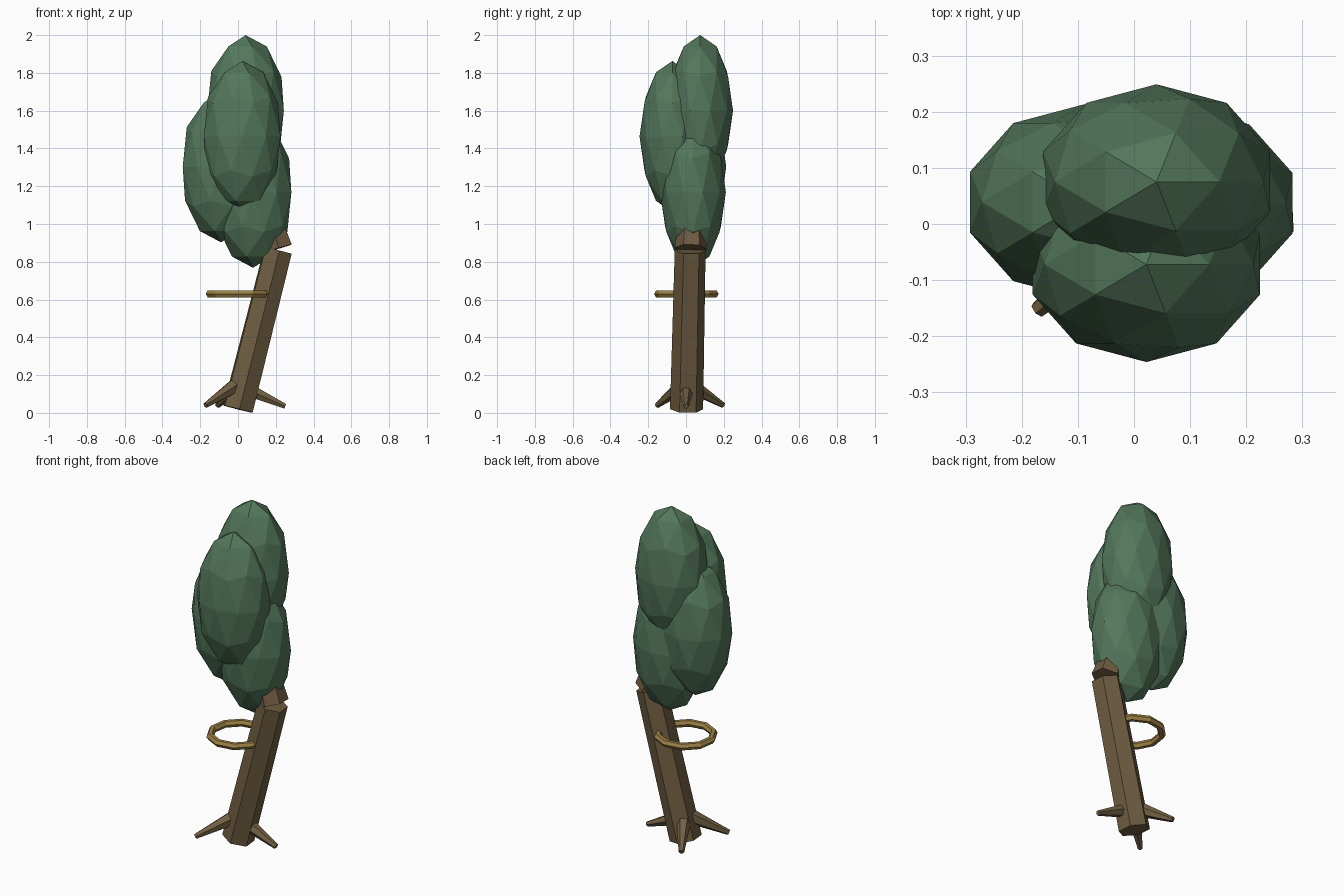
import bpy, bmesh, math
from mathutils import Vector, Matrix

if "Cube" in bpy.data.objects:
    bpy.data.objects.remove(bpy.data.objects["Cube"])


def material(name, rgb):
    m = bpy.data.materials.new(name)
    m.diffuse_color = (*rgb, 1)
    m.use_nodes = True
    m.node_tree.nodes["Principled BSDF"].inputs["Base Color"].default_value = m.diffuse_color
    return m


BARK = material("bark_brown", (0.156, 0.108, 0.052))
UPPER_BARK = material("upper_bark_brown", (0.162, 0.103, 0.053))
ROOT = material("root_brown", (0.170, 0.120, 0.058))
LEAF = material("leaf_green", (0.086, 0.182, 0.104))
GOLD = material("ring_gold", (0.340, 0.225, 0.062))


def finish(name, bm, mat):
    me = bpy.data.meshes.new(name)
    bm.to_mesh(me)
    bm.free()
    me.materials.append(mat)
    ob = bpy.data.objects.new(name, me)
    bpy.context.collection.objects.link(ob)
    return ob


def limb(name, start, end, r1, r2, sides, mat, spin=0):
    """Tapered prism between two points."""
    a, b = Vector(start), Vector(end)
    d = b - a
    turn = Vector((0, 0, 1)).rotation_difference(d).to_matrix().to_4x4()
    mx = Matrix.Translation((a + b) / 2) @ turn @ Matrix.Rotation(spin, 4, 'Z')
    bm = bmesh.new()
    bmesh.ops.create_cone(bm, cap_ends=True, segments=sides, radius1=r1,
                          radius2=r2, depth=d.length, matrix=mx)
    return finish(name, bm, mat)


# Leaning trunk, and the upper trunk bending back into the crown
limb("lower_trunk", (0.0, 0.003, 0.02), (0.212, 0.022, 0.86), 0.088, 0.082, 6,
     BARK, math.radians(5))
limb("upper_trunk", (0.212, 0.025, 0.87), (0.10, 0.035, 1.25), 0.085, 0.045, 6,
     UPPER_BARK, math.radians(3))

# Three roots
for i, (start, tip) in enumerate([
        ((0.00, 0.0, 0.147), (0.25, 0.0, 0.035)),
        ((0.01, 0.0, 0.160), (-0.172, -0.153, 0.04)),
        ((0.01, 0.0, 0.160), (-0.108, 0.197, 0.04))]):
    limb(f"root_{i + 1}", start, tip, 0.046, 0.015, 6, ROOT)

# Ring hanging on the trunk
bpy.ops.mesh.primitive_torus_add(major_segments=10, minor_segments=6,
                                 major_radius=0.152, minor_radius=0.021,
                                 location=(0, 0.002, 0.63),
                                 rotation=(0, 0, math.radians(9)))
ring = bpy.context.object
ring.name = "trunk_ring"
ring.data.materials.append(GOLD)
for p in ring.data.polygons:
    p.use_smooth = False

# Four tall leaf clumps
for i, c in enumerate([(0.04, 0.075, 1.6), (0.022, -0.072, 1.463),
                       (-0.09, 0.039, 1.303), (0.08, 0.037, 1.168)]):
    bm = bmesh.new()
    bmesh.ops.create_icosphere(
        bm, subdivisions=2, radius=1,
        matrix=Matrix.Translation(c) @ Matrix.Diagonal((0.213, 0.174, 0.4, 1)))
    finish(f"leaf_clump_{i + 1}", bm, LEAF)
